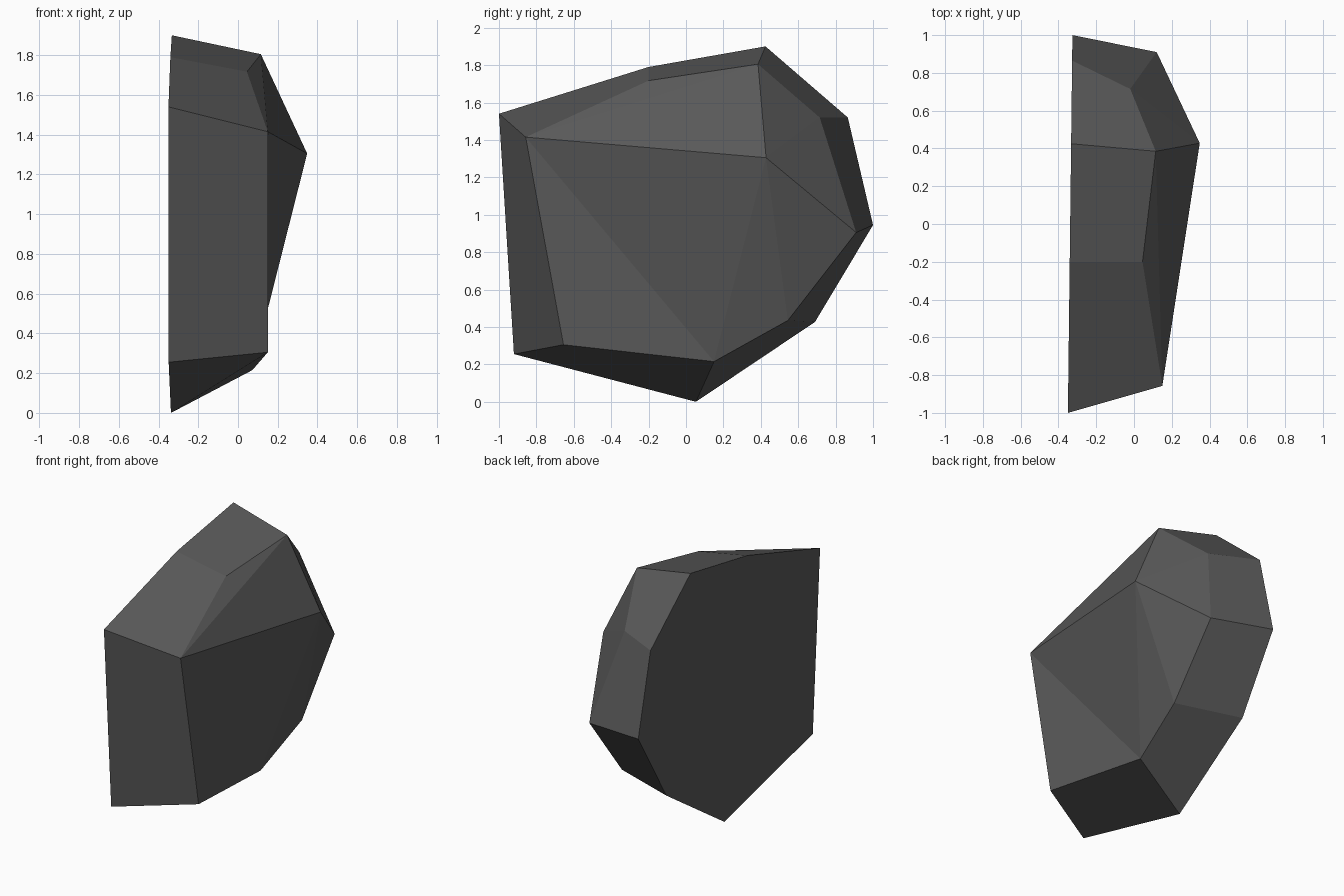
import bpy
import bmesh

cube = bpy.data.objects.get("Cube")
if cube:
    bpy.data.objects.remove(cube, do_unlink=True)

# Dark stone colour
stone = bpy.data.materials.new("dark_grey_stone")
stone.use_nodes = True
colour = (0.1, 0.1, 0.1, 1)
stone.diffuse_color = colour
bsdf = next(n for n in stone.node_tree.nodes if n.type == "BSDF_PRINCIPLED")
bsdf.inputs["Base Color"].default_value = colour
bsdf.inputs["Roughness"].default_value = 0.9

# Flat back outline (y, z), running round the rock from the upper front
back_outline = [(-1, 1.54), (-0.2, 1.79), (0.425, 1.9), (0.865, 1.52),
                (1, 0.945), (0.69, 0.427), (0.053, 0), (-0.92, 0.255)]
# Chipped outer rim (x, y, z), matching the back outline point for point
rim_points = [(0.15, -0.857, 1.415), (0.045, -0.2, 1.717), (0.115, 0.385, 1.805),
              (-0.02, 0.715, 1.52), (0.12, 0.91, 0.905), (0.12, 0.545, 0.435),
              (0.072, 0.15, 0.215), (0.15, -0.655, 0.305)]
peak_point = (0.348, 0.428, 1.305)

bm = bmesh.new()
back = [bm.verts.new((-0.338 + 0.012 * y, y, z)) for y, z in back_outline]
rim = [bm.verts.new(p) for p in rim_points]
peak = bm.verts.new(peak_point)
count = len(rim)


def fan(centre, points):
    """Fill a facet with triangles spreading from one corner."""
    for a, b in zip(points, points[1:]):
        bm.faces.new((centre, a, b))


# Back face and the band of side facets
bm.faces.new(back)
for i in range(count):
    j = (i + 1) % count
    bm.faces.new((back[i], back[j], rim[j], rim[i]))

# Two long facets spread from the upper front corner, two from the peak
fan(rim[0], [rim[1], rim[2], peak, rim[6], rim[7]])
fan(peak, rim[2:7])

bmesh.ops.recalc_face_normals(bm, faces=bm.faces[:])
mesh = bpy.data.meshes.new("rock")
bm.to_mesh(mesh)
bm.free()
mesh.materials.append(stone)
rock = bpy.data.objects.new("rock", mesh)
bpy.context.collection.objects.link(rock)
